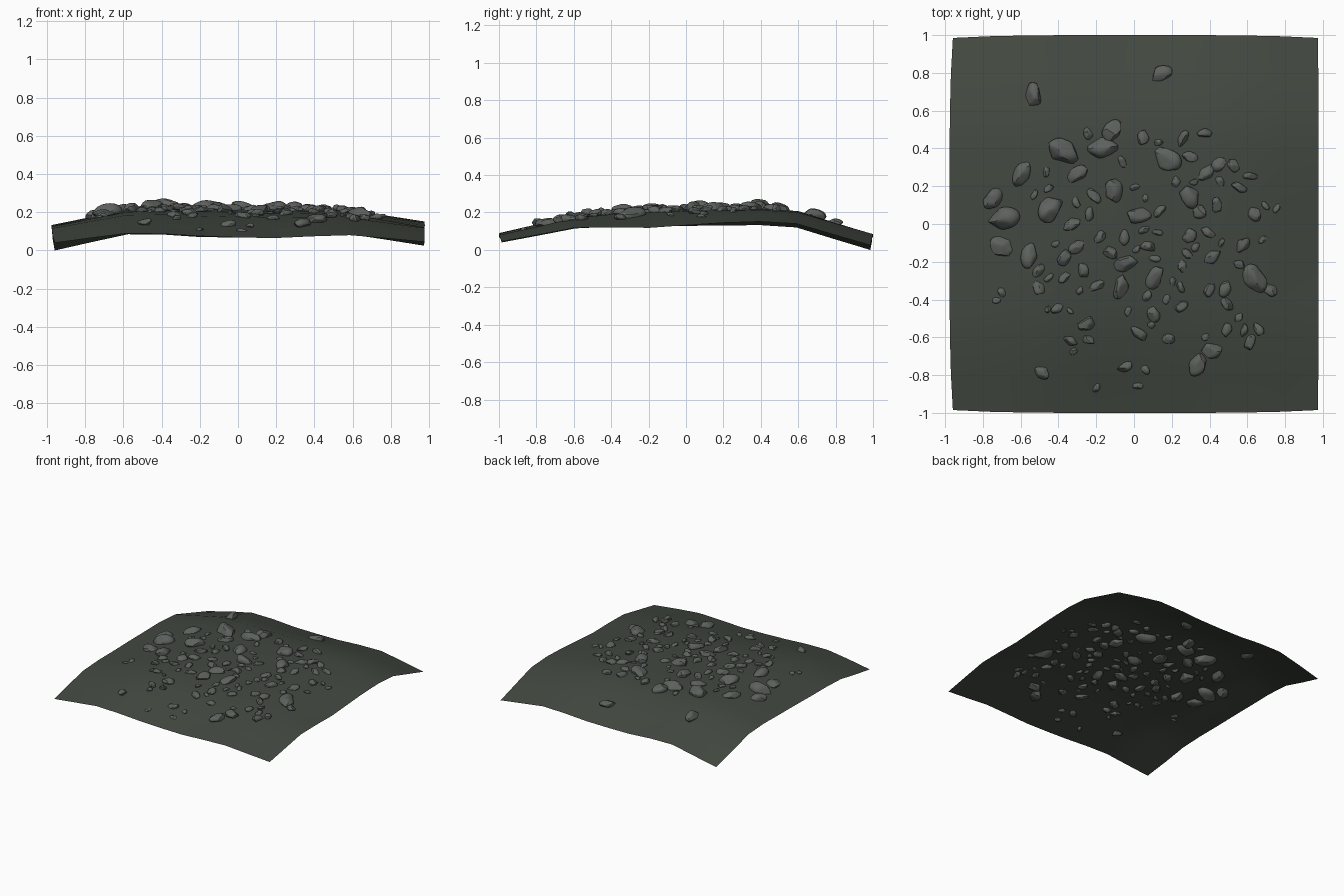
import bpy, bmesh, math, random
from mathutils import Vector, Euler

if "Cube" in bpy.data.objects:
    bpy.data.objects.remove(bpy.data.objects["Cube"])

random.seed(4)


def material(name, rgb):
    m = bpy.data.materials.new(name)
    m.diffuse_color = (*rgb, 1)
    m.use_nodes = True
    m.node_tree.nodes["Principled BSDF"].inputs["Base Color"].default_value = m.diffuse_color
    return m


def finish(name, bm, mat, angle):
    me = bpy.data.meshes.new(name)
    bm.to_mesh(me)
    bm.free()
    me.materials.append(mat)
    ob = bpy.data.objects.new(name, me)
    bpy.context.collection.objects.link(ob)
    bpy.ops.object.select_all(action='DESELECT')
    ob.select_set(True)
    bpy.context.view_layer.objects.active = ob
    bpy.ops.object.shade_smooth_by_angle(angle=math.radians(angle))
    return ob


# Control heights: rows run front to back, columns left to right
HEIGHTS = [
    [.04, .09, .075, .065, .08, .045],
    [.115, .185, .18, .17, .17, .118],
    [.125, .205, .215, .205, .20, .118],
    [.13, .21, .215, .215, .21, .145],
    [.12, .20, .205, .205, .20, .14],
    [.00, .085, .07, .07, .085, .025]]


def spline(v, t):
    i = max(0, min(4, int(t)))
    f = t - i
    a, b, c, d = (v[max(0, min(5, i + k))] for k in (-1, 0, 1, 2))
    return b + .5 * f * (c - a + f * (2*a - 5*b + 4*c - d + f * (3*(b - c) + d - a)))


def ground(x, y):
    tx, ty = (x / .975 + 1) * 2.5, (y + 1) * 2.5
    return spline([spline(row, tx) for row in HEIGHTS], ty)


# Ground sheet: coarse smooth-shaded open grid
bm = bmesh.new()
bmesh.ops.create_grid(bm, x_segments=10, y_segments=10, size=1)
for v in bm.verts:
    x, y = v.co.x, v.co.y
    inset = .018 if x < 0 else .003
    v.co = Vector((x * (.977 - inset * y**4), y * (1 - .015 * x**4), ground(x * .975, y)))
finish("ground_sheet", bm, material("moss", (.055, .065, .052)), 60)

# Larger stones: x, y, length, heading in degrees
STONES = [
    (-.53, .68, .12, 100), (.145, .79, .11, 20), (-.37, .385, .16, -15),
    (-.12, .49, .12, 50), (-.165, .40, .14, 0), (-.595, .265, .13, 70),
    (-.30, .265, .12, 25), (-.11, .18, .13, 90), (.175, .345, .14, -30),
    (.26, .455, .085, 60), (.375, .48, .07, 0), (.385, .27, .09, 30),
    (.525, .31, .075, -40), (.295, .15, .12, -70), (-.75, .13, .12, 50),
    (-.69, .03, .15, 10), (-.44, .08, .14, 60), (-.33, -.005, .09, 20),
    (-.235, .05, .07, 80), (.025, .045, .12, 0), (.135, .07, .07, 50),
    (-.70, -.12, .12, -20), (-.55, -.17, .12, 80), (-.37, -.18, .09, 60),
    (-.045, -.21, .11, 10), (-.07, -.33, .12, 70), (.11, -.285, .12, 60),
    (-.20, -.33, .08, 30), (.415, -.175, .09, 45), (.64, -.29, .14, -60),
    (.34, -.74, .12, 60), (.41, -.67, .11, 0), (.575, -.11, .08, 60),
    (.345, .065, .08, 0), (.025, -.58, .09, -30), (-.25, -.53, .10, 20)]

# Small stones fill the gaps, densest in the middle and front
while len(STONES) < 114:
    x, y = random.gauss(.04, .38), random.gauss(-.17, .3)
    size = random.uniform(.04, .085)
    if abs(x) < .76 and -.9 < y < .7 and all(
            math.hypot(x - s[0], y - s[1]) > (size + s[2]) * .45 for s in STONES):
        STONES.append((x, y, size, random.uniform(0, 180)))


def add_stone(bm, x, y, length, heading):
    ret = bmesh.ops.create_icosphere(bm, subdivisions=3, radius=1)
    planes = [(Vector([random.gauss(0, 1) for _ in range(3)]).normalized(),
               random.uniform(.65, .88)) for _ in range(13)]
    half = Vector((.6, random.uniform(.33, .46), random.uniform(.28, .36))) * length
    rot = Euler((random.uniform(-.25, .25), random.uniform(-.25, .25),
                 math.radians(heading))).to_matrix()
    origin = Vector((x, y, ground(x, y)))
    for v in ret["verts"]:
        p = v.co.copy()
        for n, d in planes:  # chip a flat facet
            over = min(p.dot(n) - d, .3)
            if over > 0:
                p -= n * over
        v.co = origin + rot @ Vector((p.x * half.x, p.y * half.y, p.z * half.z))


# Scattered stones, half sunk through the sheet
bm = bmesh.new()
for s in STONES:
    add_stone(bm, *s)
finish("scattered_stones", bm, material("stone", (.11, .12, .11)), 30)
